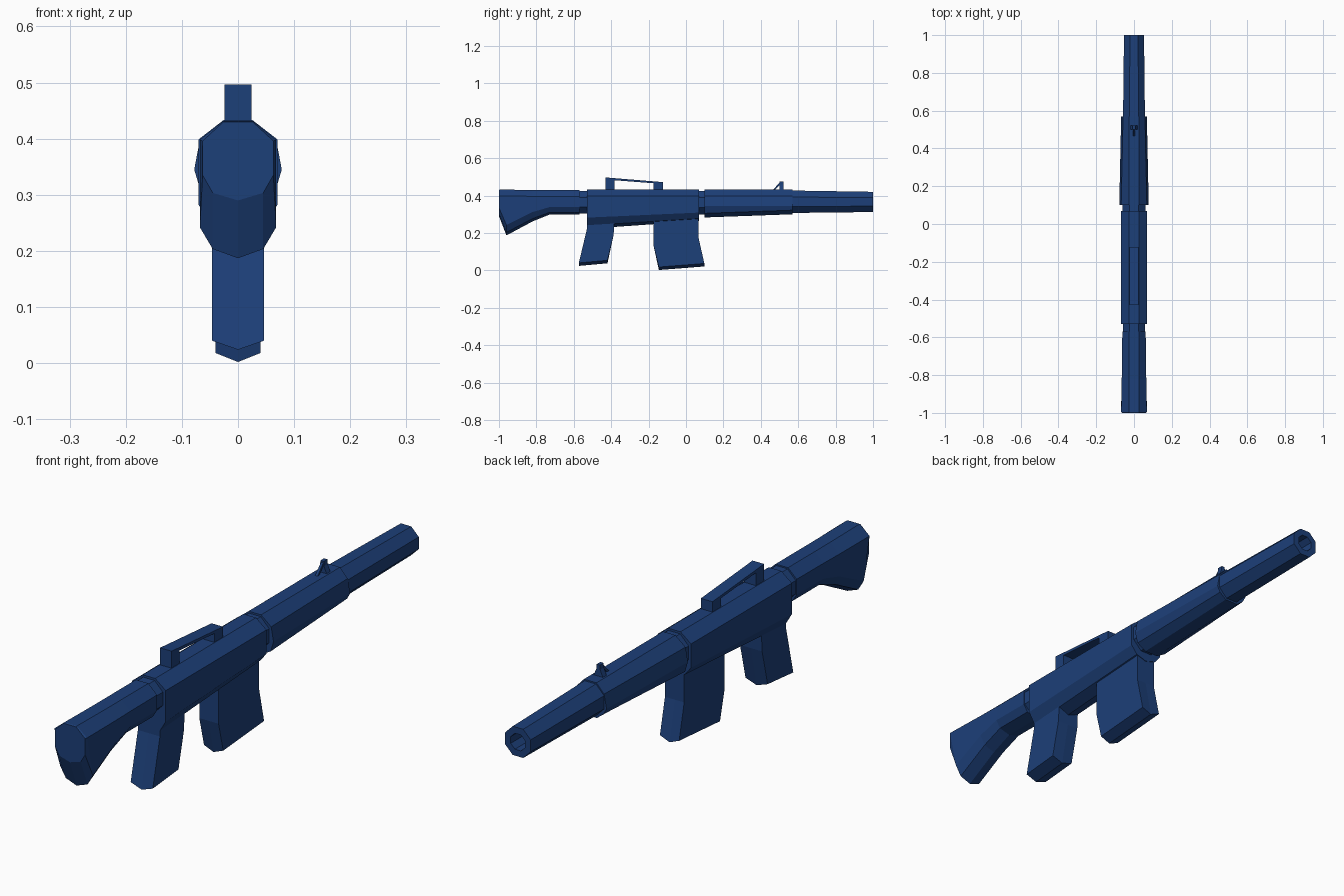
import bpy, bmesh

if "Cube" in bpy.data.objects:
    bpy.data.objects.remove(bpy.data.objects["Cube"])

mat = bpy.data.materials.new("navy")
mat.diffuse_color = (0.012, 0.05, 0.19, 1)
mat.use_nodes = True
mat.node_tree.nodes["Principled BSDF"].inputs["Base Color"].default_value = mat.diffuse_color


def loft(name, rings, cap_start=True, cap_end=True):
    """Skin a list of equal-length point rings into one flat-shaded solid."""
    bm = bmesh.new()
    vs = [[bm.verts.new(p) for p in r] for r in rings]
    n = len(rings[0])
    for a, b in zip(vs, vs[1:]):
        for i in range(n):
            j = (i + 1) % n
            bm.faces.new((a[i], a[j], b[j], b[i]))
    if cap_start:
        bm.faces.new(vs[0][::-1])
    if cap_end:
        bm.faces.new(vs[-1])
    bmesh.ops.recalc_face_normals(bm, faces=bm.faces)
    me = bpy.data.meshes.new(name)
    bm.to_mesh(me)
    bm.free()
    me.materials.append(mat)
    ob = bpy.data.objects.new(name, me)
    bpy.context.collection.objects.link(ob)
    return ob


def mirror(y, half):
    """Close a right-hand (x, z) outline across x = 0, at position y."""
    left = [(-x, z) for x, z in reversed(half) if x > 0]
    return [(x, y, z) for x, z in half + left]


def octagon(y, w, top, bot):
    h = top - bot
    return mirror(y, [(w * 0.41, top), (w, top - 0.29 * h),
                      (w, bot + 0.29 * h), (w * 0.41, bot)])


def body(y, w, top, bot, lower):
    """Bevelled top, straight sides, shallow V underneath."""
    return mirror(y, [(0.026, top), (w, top - 0.034), (w, bot + lower),
                      (0.045, bot + lower * 0.3), (0, bot)])


def slab(name, w, side, drop):
    """Side profile (y, z) extruded in x, with a lowered centre line."""
    lo = sorted(range(len(side)), key=lambda i: side[i][1])[:2]
    mid = [(0, y, z - drop if i in lo else z) for i, (y, z) in enumerate(side)]
    return loft(name, [[(-w, y, z) for y, z in side], mid,
                       [(w, y, z) for y, z in side]])


# Shoulder stock: drops towards a slanted butt
stock = [body(-0.57, 0.062, 0.43, 0.298, 0.04),
         body(-0.73, 0.063, 0.43, 0.298, 0.04),
         body(-0.82, 0.065, 0.43, 0.262, 0.05)]
butt = body(-0.96, 0.068, 0.432, 0.187, 0.055)
stock.append([(x, -0.995 if z > 0.3 else y, z) for x, y, z in butt])
stock.append(body(-1.0, 0.063, 0.43, 0.29, 0.045))
loft("stock", stock)

# Receiver and the narrower collars at each end of it
loft("receiver", [body(-0.53, 0.07, 0.433, 0.222, 0.06),
                  body(0.07, 0.07, 0.433, 0.264, 0.045)])
loft("rear_collar", [octagon(-0.58, 0.058, 0.425, 0.305),
                     octagon(-0.52, 0.058, 0.425, 0.305)])
loft("front_collar", [octagon(0.06, 0.06, 0.425, 0.30),
                      octagon(0.11, 0.06, 0.425, 0.30)])


# Handguard, tapering forward
def guard(y, w, bot):
    return mirror(y, [(0.026, 0.432), (w - 0.01, 0.398), (w, 0.345),
                      (w - 0.012, bot + 0.022), (0.028, bot)])


loft("handguard", [guard(0.10, 0.078, 0.283), guard(0.57, 0.068, 0.30)])

# Barrel with a hollow muzzle
loft("barrel", [octagon(0.56, 0.058, 0.427, 0.307),
                octagon(1.0, 0.053, 0.42, 0.312),
                octagon(1.0, 0.030, 0.396, 0.336),
                octagon(0.88, 0.030, 0.396, 0.336)])

# Grip and magazine
slab("grip", 0.046, [(-0.53, 0.28), (-0.53, 0.22), (-0.573, 0.040),
                     (-0.42, 0.054), (-0.387, 0.19), (-0.382, 0.28)], 0.016)
slab("magazine", 0.040, [(-0.173, 0.30), (-0.173, 0.13), (-0.145, 0.018),
                         (0.098, 0.037), (0.068, 0.17), (0.068, 0.30)], 0.016)

# Carry handle: two posts and a thin sloping bar
for name, y0, y1, top in (("handle_rear_post", -0.43, -0.383, 0.492),
                          ("handle_front_post", -0.175, -0.123, 0.470)):
    slab(name, 0.024, [(y0, 0.42), (y1, 0.42), (y1, top), (y0, top)], 0)
slab("handle_bar", 0.024, [(-0.43, 0.497), (-0.383, 0.493), (-0.123, 0.472),
                           (-0.123, 0.462), (-0.383, 0.482), (-0.43, 0.486)], 0)

# Front sight: tapered post with a slanted brace behind it
loft("front_sight", [[(-w, 0.50, z), (w, 0.50, z), (w, 0.522, z), (-w, 0.522, z)]
                     for w, z in ((0.022, 0.425), (0.008, 0.458), (0.007, 0.475))])
slab("sight_brace", 0.005, [(0.462, 0.428), (0.474, 0.428),
                            (0.505, 0.462), (0.505, 0.474)], 0)
